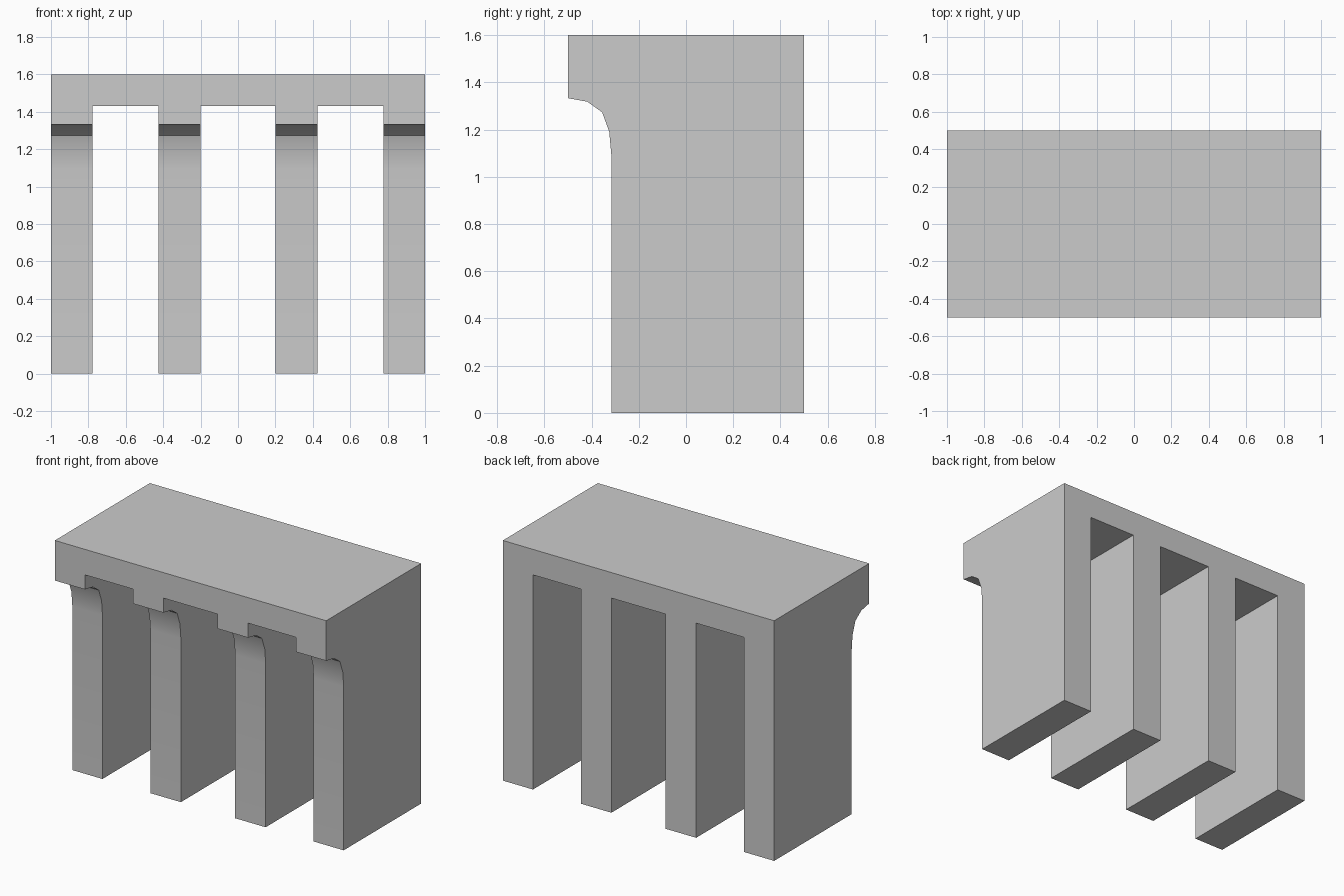
import bpy, bmesh, math

if "Cube" in bpy.data.objects:
    bpy.data.objects.remove(bpy.data.objects["Cube"])

# Side profile (y, z): straight back, overhanging coved front
PROFILE = [(0.5, 0), (0.5, 1.6), (-0.5, 1.6), (-0.5, 1.333), (-0.418, 1.318),
           (-0.355, 1.273), (-0.325, 1.19), (-0.316, 1.09), (-0.316, 0)]
GAP_TOP = 1.43
GAPS = [(-0.778, -0.425), (-0.2, 0.2), (0.425, 0.778)]


def extrude_profile(name, points, x0, x1):
    """Extrude a (y, z) outline along x into a closed solid."""
    bm = bmesh.new()
    face = bm.faces.new([bm.verts.new((x0, y, z)) for y, z in points])
    new = bmesh.ops.extrude_face_region(bm, geom=[face])["geom"]
    bmesh.ops.translate(bm, vec=(x1 - x0, 0, 0),
                        verts=[v for v in new if isinstance(v, bmesh.types.BMVert)])
    bmesh.ops.recalc_face_normals(bm, faces=bm.faces)
    mesh = bpy.data.meshes.new(name)
    bm.to_mesh(mesh)
    bm.free()
    obj = bpy.data.objects.new(name, mesh)
    bpy.context.collection.objects.link(obj)
    return obj


# Solid body with the coved front
body = extrude_profile("coved_pier_block", PROFILE, -1, 1)
bpy.context.view_layer.objects.active = body
body.select_set(True)

# Three through-openings that leave four legs under the slab
for x0, x1 in GAPS:
    box = [(-0.7, -0.1), (0.7, -0.1), (0.7, GAP_TOP), (-0.7, GAP_TOP)]
    cutter = extrude_profile("opening_cutter", box, x0, x1)
    cutter.hide_render = True
    mod = body.modifiers.new("opening", 'BOOLEAN')
    mod.operation = 'DIFFERENCE'
    mod.solver = 'EXACT'
    mod.object = cutter
    bpy.ops.object.modifier_apply(modifier=mod.name)
    bpy.data.objects.remove(cutter)

# Soft cove, crisp edges elsewhere
bpy.ops.object.shade_smooth_by_angle(angle=math.radians(30))
